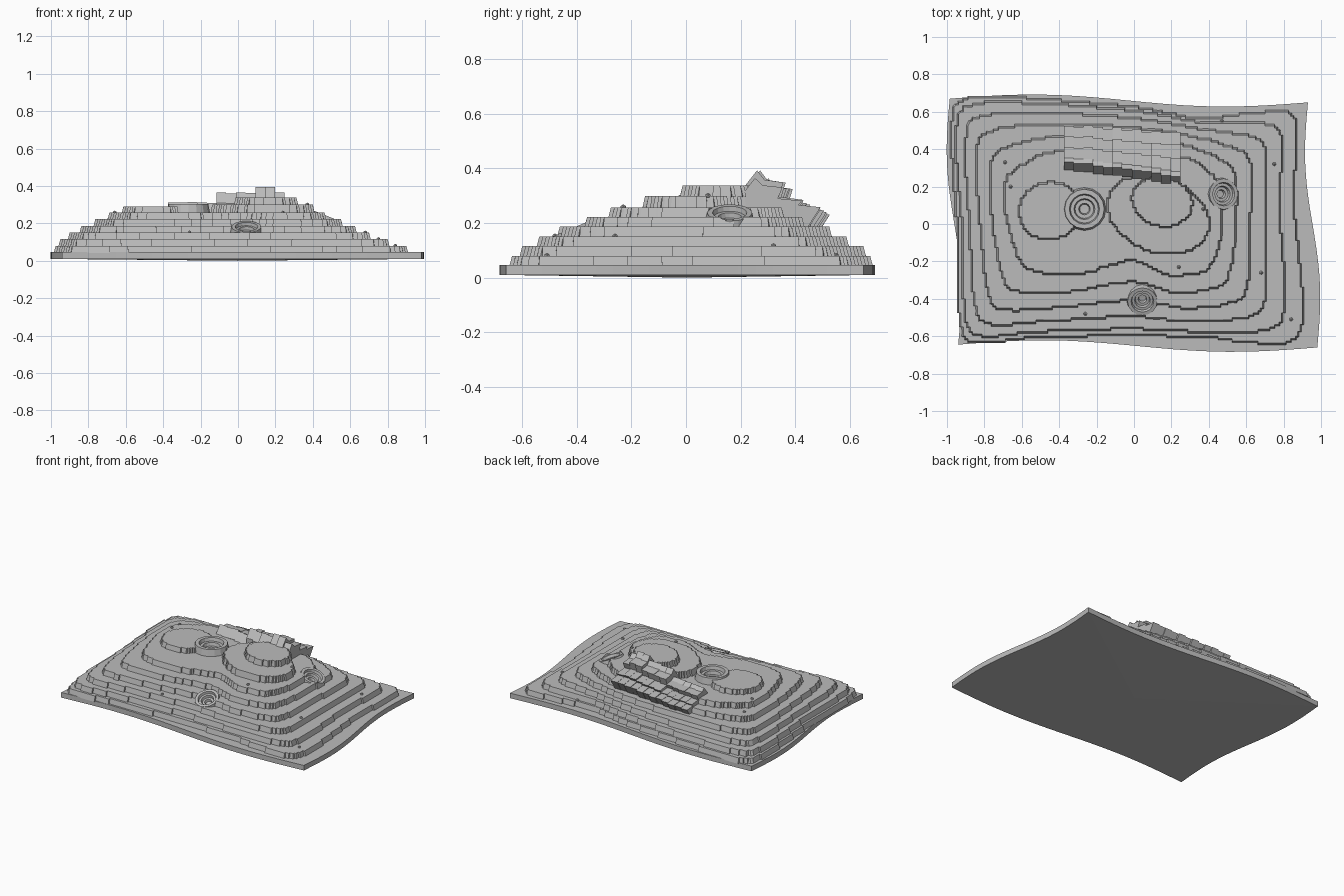
import bpy, bmesh, math, random
from mathutils import Vector, Matrix
from mathutils.bvhtree import BVHTree

random.seed(4)
default_cube = bpy.data.objects.get("Cube")
if default_cube:
    bpy.data.objects.remove(default_cube, do_unlink=True)

GREY = (0.5, 0.5, 0.5, 1)
rock = bpy.data.materials.new("stone grey")
rock.use_nodes = True
rock.diffuse_color = GREY
rock.node_tree.nodes["Principled BSDF"].inputs["Base Color"].default_value = GREY


def finish(name, bm):
    """Turn a bmesh into a named, flat-shaded grey object."""
    bmesh.ops.recalc_face_normals(bm, faces=bm.faces)
    mesh = bpy.data.meshes.new(name)
    bm.to_mesh(mesh)
    bm.free()
    mesh.materials.append(rock)
    obj = bpy.data.objects.new(name, mesh)
    bpy.context.collection.objects.link(obj)
    return obj


def smooth_loop(pts, steps=14, tension=0.34):
    """Closed cardinal curve through the points."""
    n = len(pts)
    out = []
    for i in range(n):
        a, b, c, d = (pts[(i + k) % n] for k in (-1, 0, 1, 2))
        start, end = (c - a) * tension, (d - b) * tension
        for s in range(steps):
            t = s / steps
            blend = t * t * (3 - 2 * t)
            out.append(b.lerp(c, blend) + start * t * (1 - t) ** 2 - end * t * t * (1 - t))
    return out


def ellipse(center, rx, ry, tilt, steps=90):
    """Clockwise tilted ellipse."""
    turn = Matrix.Rotation(tilt, 2)
    return [Vector(center) + turn @ Vector((rx * math.sin(a), ry * math.cos(a)))
            for a in (math.tau * k / steps for k in range(steps))]


def jagged(points, cell=0.0125):
    """Snap a loop to a small grid so that the edge runs in little stairs."""
    out = []
    for p in points:
        q = Vector((round(p.x / cell) * cell, round(p.y / cell) * cell))
        if not out or (q - out[-1]).length > cell / 2:
            if out and min(abs(q.x - out[-1].x), abs(q.y - out[-1].y)) > cell / 2:
                out.append(Vector((q.x, out[-1].y)))
            out.append(q)
    return out[:-1] if (out[0] - out[-1]).length < cell / 2 else out


def add_prism(bm, loop, z0, z1, flare=0.0):
    """Closed prism over a clockwise loop, its foot flared outwards."""
    n = len(loop)
    foot, top = [], []
    for i, p in enumerate(loop):
        along = loop[(i + 2) % n] - loop[i - 2]
        out = Vector((-along.y, along.x)).normalized() * flare
        foot.append(bm.verts.new((p.x + out.x, p.y + out.y, z0)))
        top.append(bm.verts.new((p.x, p.y, z1)))
    for i in range(n):
        j = (i + 1) % n
        bm.faces.new((foot[i], foot[j], top[j], top[i]))
    bm.faces.new(top)
    return bm.faces.new(foot[::-1])


def add_lathe(bm, profile, matrix, sides=16):
    """Revolve a radius/height profile that starts and ends on the axis."""
    rings = []
    for r, z in profile:
        angles = [math.tau * k / sides for k in range(sides if r else 1)]
        rings.append([bm.verts.new(matrix @ Vector((r * math.cos(a), r * math.sin(a), z)))
                      for a in angles])
    for a, b in zip(rings, rings[1:]):
        for k in range(sides):
            j = k + 1
            quad = [a[k % len(a)], a[j % len(a)], b[j % len(b)], b[k % len(b)]]
            bm.faces.new(list(dict.fromkeys(quad)))


def add_block(bm, x0, x1, profile):
    """Extrude a y/z section along x."""
    ends = [[bm.verts.new((x, y, z)) for y, z in profile] for x in (x0, x1)]
    n = len(profile)
    for k in range(n):
        j = (k + 1) % n
        bm.faces.new((ends[0][k], ends[0][j], ends[1][j], ends[1][k]))
    bm.faces.new(ends[0][::-1])
    bm.faces.new(ends[1])


# Base slab with wavy edges and a slightly sagging underside
corners = [Vector(p) for p in ((-0.985, 0.67), (0.93, 0.65), (0.98, -0.66), (-0.94, -0.645))]
outline = []
for i, a in enumerate(corners):
    b = corners[(i + 1) % 4]
    side = Vector((a.y - b.y, b.x - a.x)).normalized() * 0.027 * (-1) ** i
    outline += [a.lerp(b, k / 20) + side * math.sin(math.tau * k / 20) for k in range(20)]
bm = bmesh.new()
under = add_prism(bm, outline, 0.01, 0.046)
for v in bmesh.ops.poke(bm, faces=[under])["verts"]:
    v.co.z = 0
finish("base_slab", bm)

# Terraces: six contours blended from the outer to the inner one, then the plateaus
outer = [(-95, 64), (-48, 66), (0, 62), (35, 56), (84, 58), (85, 10),
         (88, -60), (40, -60), (0, -59), (-50, -60), (-90, -60), (-94, 0)]
inner = [(-67, 26), (-45, 38), (0, 38), (30, 34), (45, 20), (46, -8),
         (39, -24), (20, -27), (0, -19), (-28, -26), (-57, -23), (-68, 5)]
levels = []
for k in range(6):
    ring = []
    for p, q in zip(outer, inner):
        power = 1 if p[0] > 40 else 1.5
        ring.append(Vector(p).lerp(Vector(q), (k / 5) ** power) / 100)
    levels.append((smooth_loop(ring), 0.044 + 0.0355 * k, 0.08 + 0.0355 * k))
levels += [(ellipse((-0.45, 0.07), 0.16, 0.15, 0), 0.255, 0.29),
           (ellipse((0.13, 0.05), 0.28, 0.19, -0.4), 0.255, 0.3),
           (ellipse((0.15, 0.12), 0.16, 0.125, -0.3), 0.298, 0.338)]
ground = bmesh.new()
steps = []
for i, (curve, z0, z1) in enumerate(levels):
    loop = jagged(curve)
    add_prism(ground, loop, z0 - 0.002, z1, 0.01)
    bm = bmesh.new()
    add_prism(bm, loop, z0 - 0.002, z1, 0.01)
    steps.append(finish(f"terrace_{i + 1}", bm))

# Stepped craters: place, size, tilt
craters = [((-0.265, 0.08, 0.303), 1, 0, 0),
           ((0.48, 0.16, 0.238), 0.78, 0, 0.38),
           ((0.045, -0.415, 0.182), 0.75, 0.4, 0)]
bowl = [(0, -0.07)]
for k in range(4):
    bowl += [(0.025 * (k + 1), 0.023 * (k - 3)), (0.025 * (k + 1) + 0.006, 0.023 * min(k - 2, 0))]
bowl += [(0.116, -0.05), (0.1, -0.08), (0, -0.08)]
pit = [(0, -0.075), (0.103, -0.075), (0.103, 0.1), (0, 0.1)]
for spot, size, rx, ry in craters:
    place = (Matrix.Translation(spot) @ Matrix.Rotation(rx, 4, "X")
             @ Matrix.Rotation(ry, 4, "Y") @ Matrix.Scale(size, 4))
    bm = bmesh.new()
    add_lathe(bm, bowl, place)
    finish("crater", bm)
    bm = bmesh.new()
    add_lathe(bm, pit, place)
    cutter = finish("crater_cutter", bm)
    cutter.hide_render = True
    cutter.hide_set(True)
    cutter.display_type = "WIRE"
    for step in steps[2:8]:
        cut = step.modifiers.new("crater", "BOOLEAN")
        cut.object, cut.operation, cut.solver = cutter, "DIFFERENCE", "EXACT"

# Uplifted block: sloping front, treads falling backwards, overhanging rear.
# Each pair is a share of the depth and a share of the height.
treads = [(0, 1), (0.12, 0.75), (0.42, 0.68), (0.35, 0.3), (0.72, 0.22), (0.66, 0.08), (1, 0)]
bm = bmesh.new()
for k in range(12):
    x = -0.375 + 0.052 * k
    front = 0.29 - 0.007 * k + random.uniform(-0.004, 0.004)
    ridge, rear = front + 0.043, 0.53 - 0.004 * k + random.uniform(-0.008, 0.008)
    top = 0.393 if k in (9, 10) else (0.312 if k < 5 else 0.362) + random.uniform(-0.004, 0.004)
    low = 0.225 + 0.003 * k
    section = [(front, 0.15), (front, top - 0.055)]
    section += [(ridge + (rear - ridge) * d, low + (top - low) * h) for d, h in treads]
    section.append((rear - 0.07, low - 0.11))
    add_block(bm, x, x + 0.052, section)
finish("uplifted_block", bm)

# Scattered pebbles resting on the ground
tree = BVHTree.FromBMesh(ground)
ground.free()
bm = bmesh.new()
for x, y in [(0.47, 0.55), (0.37, 0.08), (0.24, -0.23), (0.84, -0.51), (-0.66, 0.2),
             (-0.26, -0.48), (0.75, 0.32), (-0.69, 0.33), (0.68, -0.26)]:
    hit = tree.ray_cast(Vector((x, y, 1)), Vector((0, 0, -1)))[0]
    spot = Matrix.Translation(hit or (x, y, 0.046))
    bmesh.ops.create_icosphere(bm, subdivisions=1, radius=0.011, matrix=spot)
finish("pebbles", bm)
